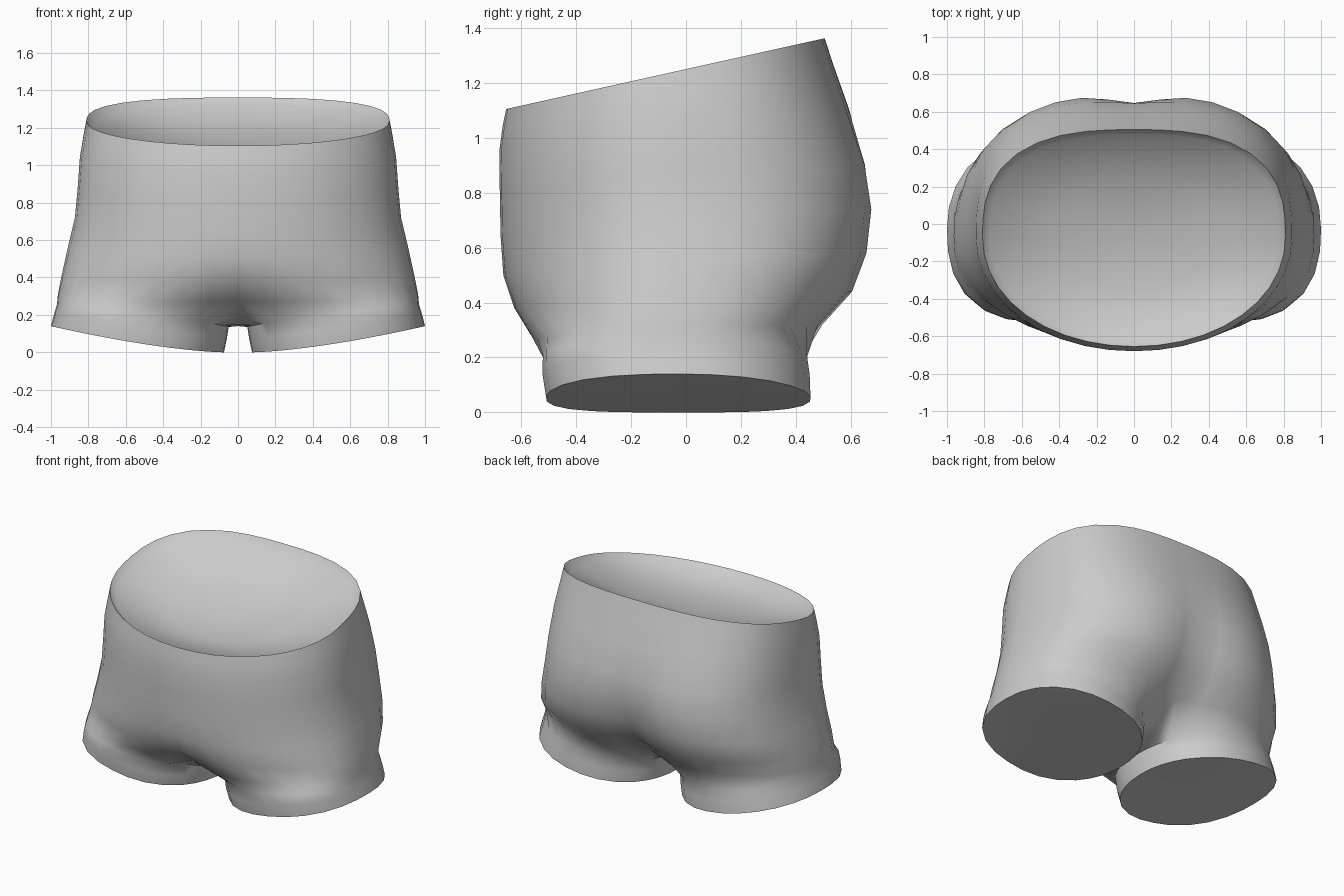
import bpy, bmesh, math

if "Cube" in bpy.data.objects:
    bpy.data.objects.remove(bpy.data.objects["Cube"])

N = 20      # segments around half the body
K = 7       # points along the crotch seam
CY = -0.07  # y of the widest line of the body

bm = bmesh.new()


def body_row(w, f, b, zf, zs, zb, nf=2.05, nb=2.7, fp=0.0, bp=0.0):
    """Half ring from front centre to back centre; fp/bp pinch the middle inward."""
    pts = []
    for i in range(N + 1):
        a = math.pi * i / N
        s, c = abs(math.sin(a)), math.cos(a)
        n = nf if c > 0 else nb
        r = (s ** n + abs(c) ** n) ** (-1 / n)
        x = 0.0 if i in (0, N) else w * s * r
        g = math.exp(-(x / 0.18) ** 2)
        if c > 0:
            y = CY + (f - CY) * c * r + fp * g
            z = zs + (zf - zs) * c * min(r, 1.1)
        else:
            y = CY + (b - CY) * -c * r - bp * g
            z = zs + (zb - zs) * -c * min(r, 1.1)
        pts.append((x, y, z))
    return pts


def leg_ring(xi, xo, yf, yb, zi, zo, power):
    """Closed tilted ring, inner edge at xi and outer edge at xo."""
    cx, rx, cy, ry = (xi + xo) / 2, (xo - xi) / 2, (yf + yb) / 2, (yb - yf) / 2
    angles = [-50 + 280 * i / N for i in range(N + 1)]
    angles += [230 + 80 * (j + 1) / (K + 1) for j in range(K)]
    pts = []
    for d in angles:
        a = math.radians(d)
        s, c = math.sin(a), math.cos(a)
        n = 2.5 if c > 0 and s > 0 else 2.15
        r = (abs(s) ** n + abs(c) ** n) ** (-1 / n)
        x = cx + rx * s * r
        t = min(1, max(0, (x - xi) / (xo - xi)))
        pts.append((x, cy - ry * c * r, zi + (zo - zi) * t ** power))
    return pts


def add(pts):
    return [bm.verts.new(p) for p in pts]


def bridge(a, b, closed=False):
    n = len(a)
    for i in range(n if closed else n - 1):
        j = (i + 1) % n
        bm.faces.new((a[i], a[j], b[j], b[i]))


def fan(ring, centre, closed=False):
    c = bm.verts.new(centre)
    n = len(ring)
    for i in range(n if closed else n - 1):
        bm.faces.new((ring[i], ring[(i + 1) % n], c))


# Body from waist to crotch
waist = [(x, y, 1.25 + 0.222 * y) for x, y, z in body_row(0.81, -0.655, 0.505, 1, 1, 1)]
rows = [add(p) for p in (
    waist,
    body_row(0.825, -0.668, 0.535, 1.04, 1.16, 1.27),
    body_row(0.845, -0.68, 0.595, 0.95, 1.05, 1.1),
    body_row(0.857, -0.678, 0.665, 0.8, 0.88, 0.9, bp=0.02),
    body_row(0.872, -0.675, 0.692, 0.64, 0.72, 0.74, bp=0.045),
    body_row(0.91, -0.665, 0.675, 0.5, 0.56, 0.58, bp=0.07),
    body_row(0.943, -0.64, 0.622, 0.38, 0.41, 0.44, 2.2, 2.7, 0.02, 0.09),
    body_row(0.963, -0.575, 0.515, 0.27, 0.31, 0.32, 2.5, 2.6, 0.09, 0.12))]
for a, b in zip(rows, rows[1:]):
    bridge(a, b)

# Dished closure inside the waistband
prev = rows[0]
for k, drop in ((0.95, 0.04), (0.5, 0.12)):
    ring = add([(x * k, CY + (y - CY) * k, 1.25 + 0.222 * (CY + (y - CY) * k) - drop)
                for x, y, z in waist])
    bridge(ring, prev)
    prev = ring
fan(prev, (0, CY, 1.25 + 0.222 * CY - 0.17))

# Crotch seam, running from back centre to front centre
y0, y1 = rows[-1][N].co.y, rows[-1][0].co.y
heights = (0.22, 0.165, 0.145, 0.14, 0.14, 0.15, 0.19)
seam = add([(0, y0 + (y1 - y0) * (j + 1) / (K + 1), h) for j, h in enumerate(heights)])

# Leg with flared cuff and closed bottom
prev = rows[-1] + seam
for args in ((0.05, 0.968, -0.522, 0.442, 0.135, 0.255, 0.8),
             (0.06, 0.982, -0.523, 0.452, 0.07, 0.21, 1.2),
             (0.075, 1.0, -0.51, 0.455, 0.0, 0.14, 1.5)):
    ring = add(leg_ring(*args))
    bridge(prev, ring, True)
    prev = ring
fan(prev, (0.535, -0.03, 0.05), True)

bmesh.ops.recalc_face_normals(bm, faces=bm.faces)
mesh = bpy.data.meshes.new("shorts")
bm.to_mesh(mesh)
bm.free()
mesh.shade_smooth()
mesh.set_sharp_from_angle(angle=math.radians(60))
shorts = bpy.data.objects.new("shorts", mesh)
bpy.context.collection.objects.link(shorts)

# The other half
mirror = shorts.modifiers.new("mirror", 'MIRROR')
mirror.use_clip = True
mirror.merge_threshold = 0.001

# Plain grey cloth
grey = bpy.data.materials.new("light grey")
grey.diffuse_color = (0.6, 0.6, 0.6, 1)
grey.use_nodes = True
grey.node_tree.nodes["Principled BSDF"].inputs["Base Color"].default_value = grey.diffuse_color
mesh.materials.append(grey)

# Face outward: the widest side face must point away from the centre
side = max(mesh.polygons, key=lambda p: p.center.x)
if side.normal.x < 0:
    mesh.flip_normals()
